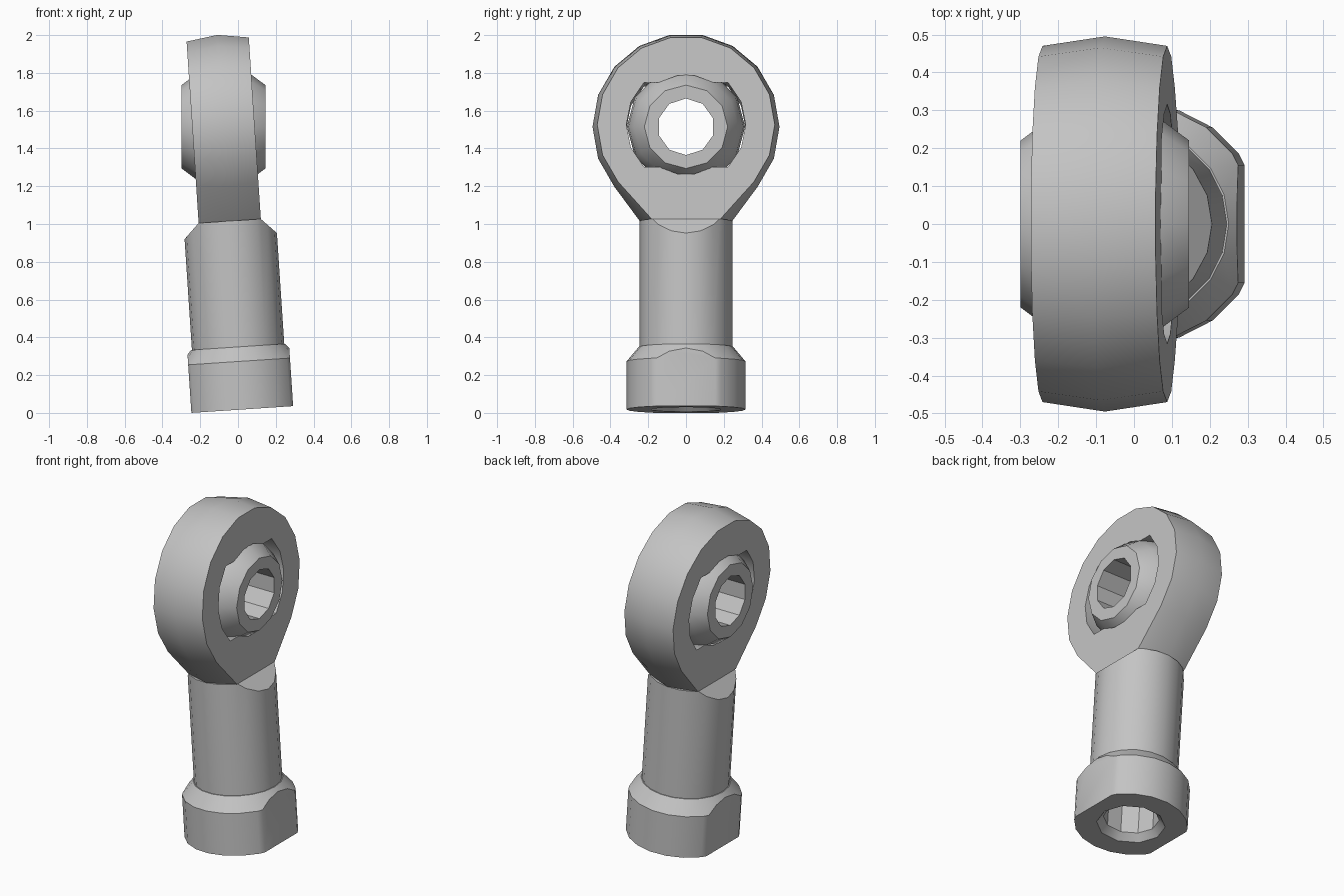
import bpy, bmesh
from math import sin, cos, pi, radians, asin
from mathutils import Matrix, Vector

if "Cube" in bpy.data.objects:
    bpy.data.objects.remove(bpy.data.objects["Cube"], do_unlink=True)

GREY = (0.55, 0.55, 0.55, 1)
steel = bpy.data.materials.new("plain grey steel")
steel.use_nodes = True
steel.diffuse_color = GREY
steel.node_tree.nodes["Principled BSDF"].inputs["Base Color"].default_value = GREY

EYE = 1.5          # height of the eye centre along the rod
HALF = 0.165       # half thickness of the eye


def loft(name, rings, planes=()):
    """Skin closed rings, cap both ends, then trim with (point, normal) planes."""
    bm = bmesh.new()
    rows = [[bm.verts.new(p) for p in ring] for ring in rings]
    n = len(rows[0])
    for a, b in zip(rows, rows[1:]):
        for i in range(n):
            j = (i + 1) % n
            bm.faces.new((a[i], a[j], b[j], b[i]))
    bm.faces.new(rows[0][::-1])
    bm.faces.new(rows[-1])
    for point, normal in planes:
        cut = bmesh.ops.bisect_plane(
            bm, geom=bm.verts[:] + bm.edges[:] + bm.faces[:],
            plane_co=point, plane_no=normal, clear_outer=True)
        rim = [e for e in cut["geom_cut"] if isinstance(e, bmesh.types.BMEdge)]
        bmesh.ops.holes_fill(bm, edges=rim, sides=0)
    bmesh.ops.recalc_face_normals(bm, faces=bm.faces[:])
    mesh = bpy.data.meshes.new(name)
    bm.to_mesh(mesh)
    bm.free()
    mesh.materials.append(steel)
    ob = bpy.data.objects.new(name, mesh)
    bpy.context.collection.objects.link(ob)
    return ob


def lathe(name, profile, sides, axis="z", height=0, planes=(), phase=0):
    """Turn (radius, offset) points around the z or x axis."""
    rings = []
    for r, h in profile:
        ring = []
        for i in range(sides):
            a = phase + 2 * pi * i / sides
            u, v = r * cos(a), r * sin(a)
            ring.append((h, u, v + height) if axis == "x" else (u, v, h + height))
        rings.append(ring)
    return loft(name, rings, planes)


def subtract(ob, *cutters):
    bpy.context.view_layer.objects.active = ob
    for cutter in cutters:
        cutter.hide_render = True
        mod = ob.modifiers.new("cut", "BOOLEAN")
        mod.operation, mod.solver, mod.object = "DIFFERENCE", "EXACT", cutter
        bpy.ops.object.modifier_apply(modifier=mod.name)


def sphere_profile(radius, half, steps):
    hs = [half * (2 * i / steps - 1) for i in range(steps + 1)]
    return [((radius ** 2 - h ** 2) ** 0.5, h) for h in hs]


# Collar with two wrench flats
flats = [(Vector((s * 0.27, 0, 0)), Vector((s, 0, 0))) for s in (-1, 1)]
collar = lathe("wrench_collar", [(0.315, 0), (0.315, 0.255), (0.25, 0.332)], 20, planes=flats)

# Shank with sloped shoulders below the eye
slopes = [(Vector((s * HALF, 0, 1)), Vector((s, 0, 1))) for s in (-1, 1)]
shank = lathe("shank", [(0.245, 0.3), (0.245, 1)], 20, planes=slopes)

# Threaded socket, open at the bottom with a countersink
bore = lathe("socket_cutter", [(0.2, -0.01), (0.155, 0.04), (0.155, 0.8)], 10)
subtract(collar, bore)
subtract(shank, bore)


# Eye: a barrel-edged disc tapering down to the shank
def eye_outline(x, radius, foot):
    arc = [radians(a) for a in range(-40, 221, 20)]
    pts = [(x, radius * cos(a), EYE + radius * sin(a)) for a in arc]
    return pts + [(x, -foot, 1), (x, foot, 1)]


eye = loft("eye_housing", [eye_outline(-HALF, 0.47, 0.182), eye_outline(0, 0.495, 0.245),
                           eye_outline(HALF, 0.47, 0.182)])

# Spherical race and the loading slot across it
race = lathe("race_cutter", sphere_profile(0.313, 0.2, 8), 18, "x", EYE)
lim = asin(0.225 / 0.316)
slot_arc = [lim * k / 2 for k in range(-2, 3)]
slot_angles = slot_arc + [pi + a for a in slot_arc]
slot = loft("slot_cutter", [[(x, 0.316 * cos(a), EYE + 0.316 * sin(a)) for a in slot_angles]
                            for x in (-0.3, 0.3)])
subtract(eye, race, slot)

# Ball with a through hole, kept level
ball = lathe("bearing_ball", sphere_profile(0.313, 0.222, 6), 12, "x")
hole = lathe("hole_cutter", [(0.15, -0.4), (0.15, 0.4)], 10, "x", phase=pi / 2)
subtract(ball, hole)

for cutter in (bore, race, slot, hole):
    bpy.data.objects.remove(cutter, do_unlink=True)

# Lean the rod and seat the ball in the eye
lean = Matrix.Translation((0.0225, 0, 0.018)) @ Matrix.Rotation(radians(-3.8), 4, "Y")
for part in (collar, shank, eye):
    part.data.transform(lean)
ball.data.transform(Matrix.Translation(lean @ Vector((0, 0, EYE))))

for part, angle in ((collar, 32), (shank, 32), (eye, 50), (ball, 34)):
    bpy.ops.object.select_all(action="DESELECT")
    part.select_set(True)
    bpy.context.view_layer.objects.active = part
    bpy.ops.object.shade_smooth_by_angle(angle=radians(angle))
